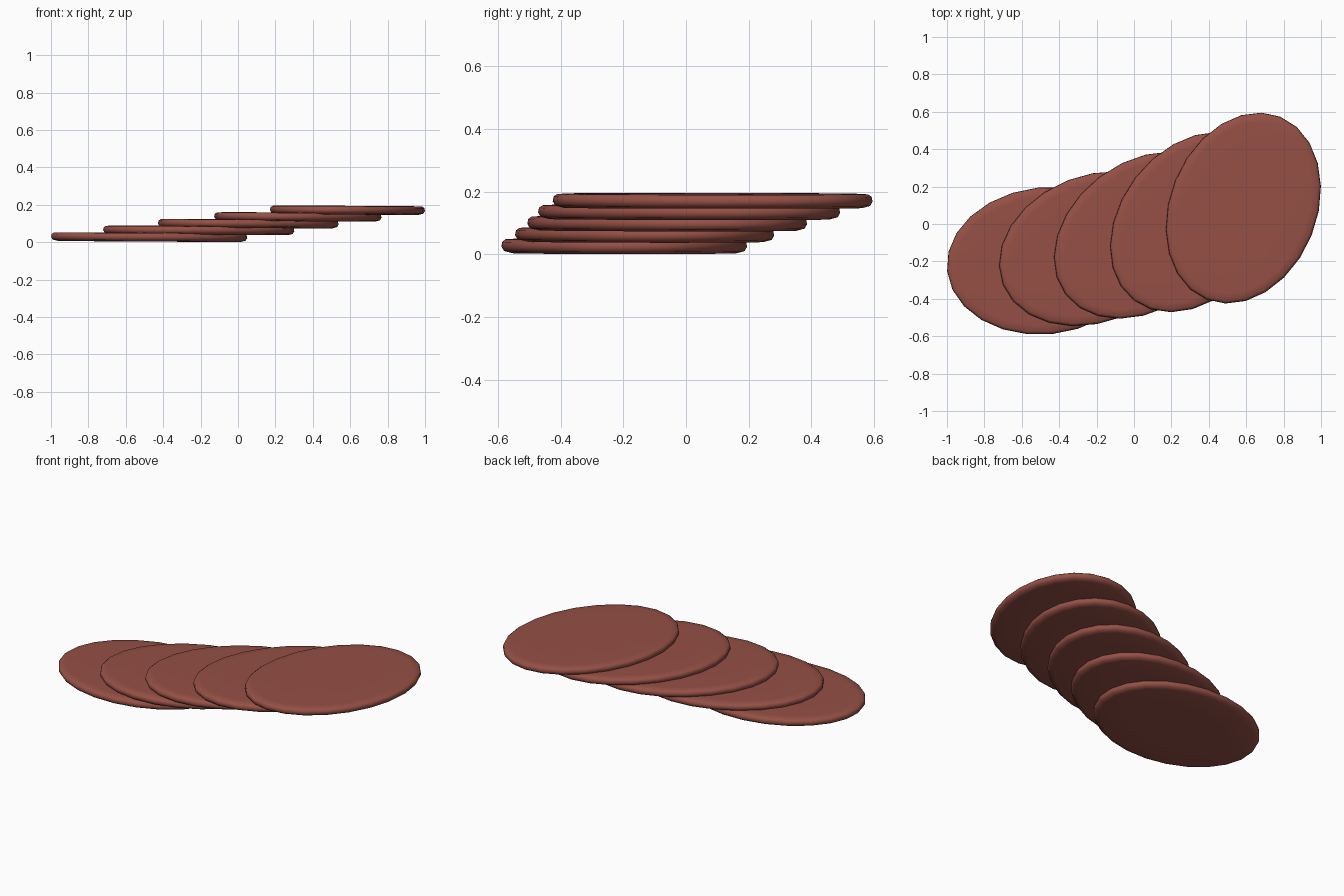
import bpy, bmesh
from math import sin, cos, pi, radians

if "Cube" in bpy.data.objects:
    bpy.data.objects.remove(bpy.data.objects["Cube"])

SIDES = 24
A, B = 0.527, 0.393          # semi-axes of the oval slices
# rounded rim profile: (inset from edge, height)
PROFILE = [(0.20, 0.0), (0.035, 0.001), (0.008, 0.008), (0.0, 0.022),
           (0.003, 0.037), (0.014, 0.045), (0.05, 0.047), (0.20, 0.0475)]

mat = bpy.data.materials.new("cured_meat_red")
mat.diffuse_color = (0.30, 0.08, 0.06, 1)
mat.use_nodes = True
mat.node_tree.nodes["Principled BSDF"].inputs["Base Color"].default_value = mat.diffuse_color


def oval_slice(name, x, y, z, angle, tilt):
    bm = bmesh.new()
    rings = []
    for inset, h in PROFILE:
        ring = []
        for i in range(SIDES):
            t = 2 * pi * i / SIDES
            ring.append(bm.verts.new(((A - inset) * cos(t), (B - inset) * sin(t), h)))
        rings.append(ring)
    for lo, hi in zip(rings, rings[1:]):
        for i in range(SIDES):
            j = (i + 1) % SIDES
            bm.faces.new((lo[i], lo[j], hi[j], hi[i]))
    bm.faces.new(rings[-1])
    bm.faces.new(rings[0][::-1])
    # turn the slice, then let it lean slightly on its neighbour
    c, s = cos(angle), sin(angle)
    for v in bm.verts:
        px, py = v.co.x * c - v.co.y * s, v.co.x * s + v.co.y * c
        v.co = (x + px, y + py, z + v.co.z - tilt * px)
    bm.normal_update()
    me = bpy.data.meshes.new(name)
    bm.to_mesh(me)
    bm.free()
    for p in me.polygons:
        p.use_smooth = True
    me.materials.append(mat)
    bpy.context.collection.objects.link(bpy.data.objects.new(name, me))


# fanned row of five overlapping slices, each turned and raised a step
CENTRES = [(-0.475, -0.197), (-0.21, -0.132), (0.055, -0.06), (0.32, 0.01), (0.585, 0.085)]
for k, (x, y) in enumerate(CENTRES):
    oval_slice(f"slice_{k + 1}", x, y, 0.003 + 0.036 * k, radians(6 + 15.5 * k), 0.006)
